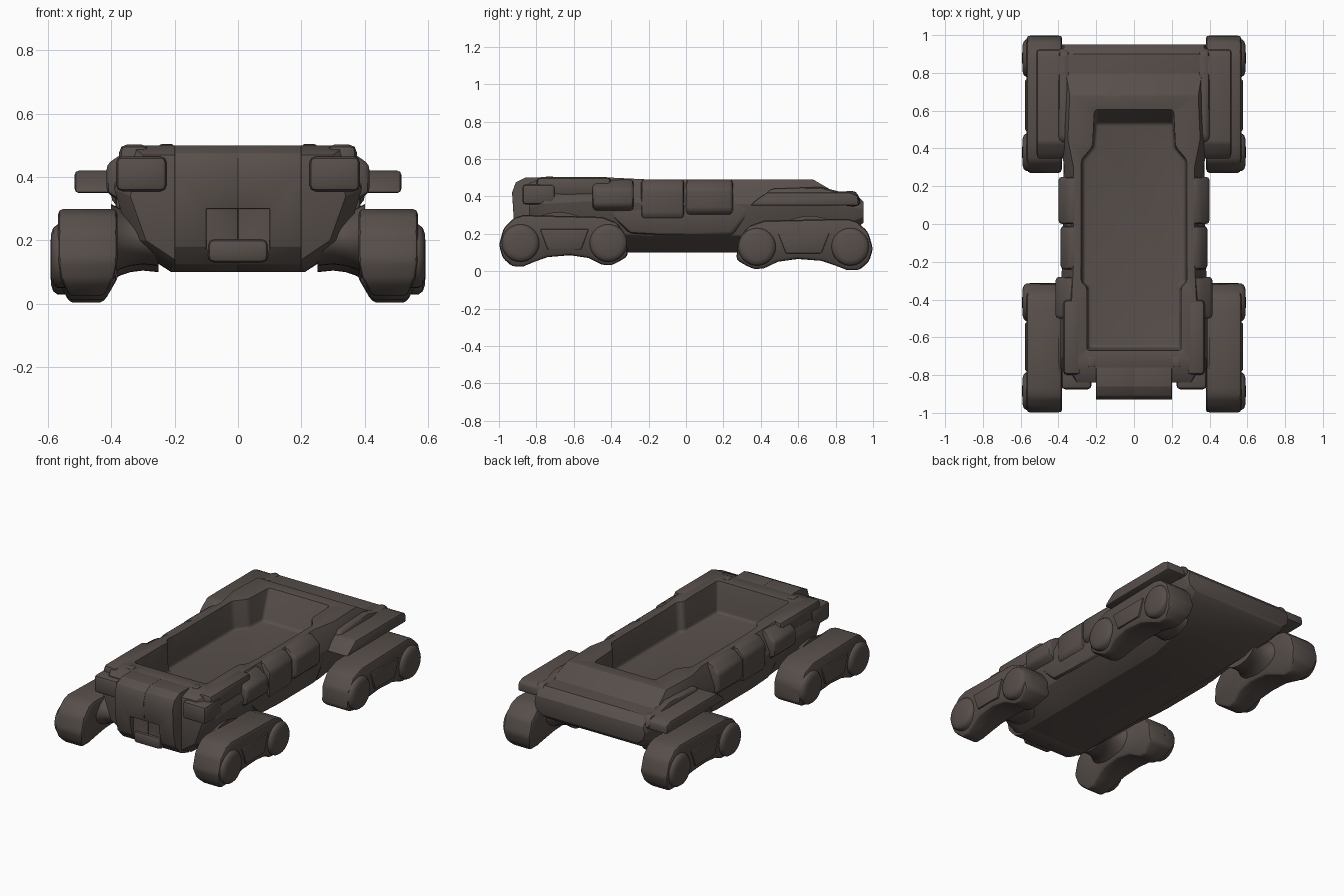
import bpy, bmesh, math

if "Cube" in bpy.data.objects:
    bpy.data.objects.remove(bpy.data.objects["Cube"], do_unlink=True)

# Single dark brown-grey paint
paint = bpy.data.materials.new("dark_brown_grey")
paint.use_nodes = True
COLOUR = (0.095, 0.077, 0.069, 1)
paint.diffuse_color = COLOUR
for node in paint.node_tree.nodes:
    if node.type == "BSDF_PRINCIPLED":
        node.inputs["Base Color"].default_value = COLOUR
        node.inputs["Roughness"].default_value = 0.8


def loft(name, rings, bevel=0.012, mirror=False, cutters=(), segments=2):
    """Skin a row of equal rings, cap the ends, then apply cuts, bevel and mirror."""
    bm = bmesh.new()
    rows = [[bm.verts.new(point) for point in ring] for ring in rings]
    count = len(rows[0])
    for a, b in zip(rows, rows[1:]):
        for i in range(count):
            j = (i + 1) % count
            bm.faces.new((a[i], a[j], b[j], b[i]))
    bm.faces.new(rows[0])
    bm.faces.new(rows[-1])
    bmesh.ops.recalc_face_normals(bm, faces=bm.faces)
    mesh = bpy.data.meshes.new(name)
    bm.to_mesh(mesh)
    bm.free()
    obj = bpy.data.objects.new(name, mesh)
    bpy.context.scene.collection.objects.link(obj)
    mesh.materials.append(paint)
    for cutter in cutters:
        cutter.hide_render = True
        cut = obj.modifiers.new("cut", "BOOLEAN")
        cut.operation = "DIFFERENCE"
        cut.object = cutter
    if bevel:
        mod = obj.modifiers.new("bevel", "BEVEL")
        mod.width = bevel
        mod.segments = segments
        mod.limit_method = "ANGLE"
        mod.angle_limit = math.radians(25)
    if mirror:
        obj.modifiers.new("mirror", "MIRROR").use_axis[0] = True
    bpy.ops.object.select_all(action="DESELECT")
    bpy.context.view_layer.objects.active = obj
    obj.select_set(True)
    if obj.modifiers:
        bpy.ops.object.convert(target="MESH")
    bpy.ops.object.shade_smooth_by_angle(angle=math.radians(40))
    for cutter in cutters:
        bpy.data.objects.remove(cutter, do_unlink=True)
    return obj


def side_prism(name, outline, x_low, x_high, **options):
    """Extrude a (y, z) outline across x."""
    rings = [[(x, y, z) for y, z in outline] for x in (x_low, x_high)]
    return loft(name, rings, **options)


def long_prism(name, outline, y_low, y_high, **options):
    """Extrude an (x, z) outline along y."""
    rings = [[(x, y, z) for x, z in outline] for y in (y_low, y_high)]
    return loft(name, rings, **options)


def block(name, xs, ys, zs, **options):
    outline = [(ys[0], zs[0]), (ys[1], zs[0]), (ys[1], zs[1]), (ys[0], zs[1])]
    return side_prism(name, outline, *xs, **options)


def turned(name, profile, y, z, stretch=1):
    """Turn an (x, radius) profile about a crosswise axis."""
    steps = [math.tau * i / 32 for i in range(32)]
    rings = [[(x, y + stretch * r * math.cos(a), z + r * math.sin(a)) for a in steps]
             for x, r in profile]
    return loft(name, rings, bevel=0, mirror=True)


# Cargo bed cutter: stepped opening, soft floor edge and a sloping rear wall
half = [(.25, -.67), (.25, -.33), (.28, -.31), (.28, .34), (.22, .41), (.21, .61)]
opening = half + [(-x, y) for x, y in reversed(half)]
floor = [(x * .97, min(max(y, -.655), .535)) for x, y in opening]
bed_cutter = loft("bed_cutter", [[(x, y, .31) for x, y in floor],
                                 [(x, y, .5) for x, y in opening],
                                 [(x, y, .6) for x, y in opening]],
                  bevel=.02, segments=4)

# Hull stations: y, then half width and height from the belly up to the rim
stations = [
    (-.84, .20, .14, .29, .20, .34, .34, .30, .47),
    (-.76, .21, .10, .34, .20, .39, .36, .34, .50),
    (-.40, .21, .10, .34, .20, .39, .38, .33, .50),
    (-.20, .21, .10, .35, .19, .38, .36, .32, .49),
    (.30, .21, .10, .35, .19, .37, .36, .32, .49),
    (.45, .21, .10, .34, .20, .39, .36, .35, .49),
    (.68, .24, .13, .34, .21, .39, .36, .34, .49),
    (.80, .28, .17, .36, .24, .39, .35, .36, .42),
    (.90, .32, .22, .37, .27, .39, .34, .37, .42),
    (.95, .33, .26, .37, .29, .38, .33, .37, .37),
]
rings = []
for y, *values in stations:
    right = list(zip(values[::2], values[1::2]))
    rings.append([(x, y, z) for x, z in right] + [(-x, y, z) for x, z in reversed(right)])
loft("hull", rings, cutters=[bed_cutter])

# Nose: two halves meeting at a groove, with a vent recess and lip low in the middle
nose = [(-.7, .1), (-.78, .1), (-.85, .125), (-.9, .18), (-.92, .26), (-.93, .42),
        (-.91, .475), (-.86, .5), (-.7, .5)]
vent_cutter = block("vent_cutter", (-.1, .1), (-1, -.885), (.17, .3), bevel=0)
side_prism("nose_halves", nose, 0, .2, mirror=True, cutters=[vent_cutter])
block("vent_lip", (-.095, .095), (-.9, -.8), (.13, .205), bevel=.02)

# Front lamps, shoulders and the latch row ahead of the bed
block("front_lamps", (.225, .385), (-.875, -.7), (.355, .465), mirror=True, bevel=.02)
block("front_shoulders", (.28, .375), (-.8, -.4), (.4, .503), mirror=True, bevel=.025)
block("latches", (.2, .25), (-.76, -.7), (.45, .505), mirror=True)

# Side armour: sloped at the top, tucked in underneath
for name, reach, y_low, y_high, low in [("front_side_armour", .415, -.5, -.28, .35),
                                        ("middle_side_armour", .4, 0, .25, .325),
                                        ("small_side_armour", .388, -.24, -.01, .3)]:
    section = [(.3, .493), (.345, .488), (reach, .44), (reach, low), (.35, low - .04), (.3, low)]
    long_prism(name, section, y_low, y_high, mirror=True, bevel=.018)
skirt = [(-.45, .34), (-.3, .2), (-.12, .19), (.25, .19), (.36, .34), (.2, .4), (-.3, .4)]
side_prism("side_skirts", skirt, .3, .372, mirror=True, bevel=.025)

# Rear fenders, with raised corner ribs
fender = [(.34, .35), (.38, .385), (.43, .42), (.88, .42), (.92, .405), (.925, .35)]
side_prism("rear_fenders", fender, .3, .515, mirror=True)
rib = [(.42, .4), (.45, .44), (.72, .45), (.82, .425), (.91, .43), (.94, .36), (.9, .34)]
side_prism("fender_ribs", rib, .34, .4, mirror=True, bevel=.025)

# Track pods: the rear pair reverses the outline, slightly longer and lower
pod = [(-.92, .285), (-.87, .3), (-.45, .29), (-.37, .26), (-.32, .19), (-.31, .08),
       (-.36, .05), (-.4, .03), (-.45, .035), (-.52, .07), (-.62, .085), (-.74, .075),
       (-.81, .05), (-.87, .025), (-.93, .025), (-.98, .07), (-1, .14), (-.975, .23)]
plate = [(-.78, .225), (-.52, .225), (-.56, .115), (-.74, .115)]
for end, sign, stretch, drop in (("front", 1, 1, 0), ("rear", -1, 1.06, .02)):
    def place(points):
        return [(sign * (stretch * (y + 1) - 1), z - drop) for y, z in points]
    tread = side_prism(end + "_track_pods", place(pod), .38, .568, mirror=True, bevel=.018)
    # Narrow the lower lobes
    for vert in tread.data.vertices:
        low = max(0, .1 - drop - vert.co.z) / .1
        centre = math.copysign(.485, vert.co.x)
        vert.co.x = centre + (vert.co.x - centre) * (1 - .55 * low)
    side_prism(end + "_pod_plates", place(plate), .55, .576, mirror=True, bevel=.006)
    for hub, y in (("outer", -.885), ("inner", -.415)):
        (hub_y, hub_z), = place([(y, .15)])
        dome = [(.5, .1), (.57, .1), (.583, .09), (.59, .07), (.592, .02)]
        turned(end + "_" + hub + "_hubs", dome, hub_y, hub_z)
    # Flared arm from the hull to the pod
    (arm_y, arm_z), = place([(-.68, .205)])
    arm = [(.25, .085), (.3, .08), (.34, .085), (.37, .095), (.4, .11)]
    turned(end + "_axle_arms", arm, arm_y, arm_z, stretch=1.6)
